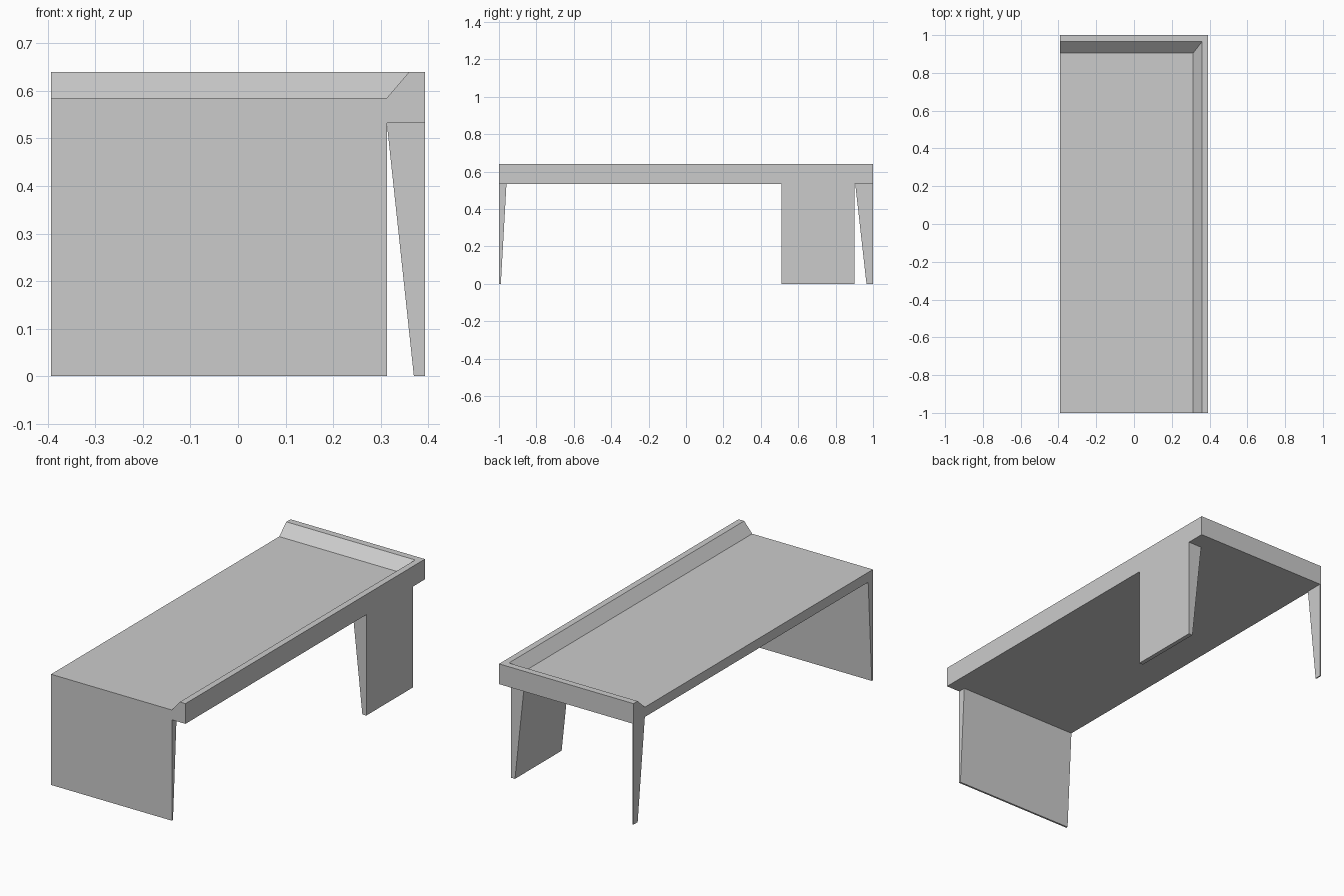
import bpy
import bmesh

cube = bpy.data.objects.get("Cube")
if cube:
    bpy.data.objects.remove(cube, do_unlink=True)

HALF_W, HALF_L = 0.393, 1.0
TOP, DECK, UNDER = 0.64, 0.585, 0.533

grey = bpy.data.materials.new("light_grey")
grey.use_nodes = True
colour = (0.6, 0.6, 0.6, 1.0)
grey.diffuse_color = colour
grey.node_tree.nodes["Principled BSDF"].inputs["Base Color"].default_value = colour


def finish(name, bm):
    bmesh.ops.recalc_face_normals(bm, faces=bm.faces)
    mesh = bpy.data.meshes.new(name)
    bm.to_mesh(mesh)
    bm.free()
    mesh.materials.append(grey)
    obj = bpy.data.objects.new(name, mesh)
    bpy.context.collection.objects.link(obj)
    return obj


def tapered_panel(name, axis, outer, top_inner, foot_inner, start, end):
    """Panel whose thickness along the given axis narrows towards the foot."""
    bm = bmesh.new()
    profile = [(outer, 0), (foot_inner, 0), (top_inner, UNDER), (outer, UNDER)]
    rings = []
    for s in (start, end):
        rings.append([bm.verts.new((p, s, z) if axis == "x" else (s, p, z))
                      for p, z in profile])
    a, b = rings
    bm.faces.new(a)
    bm.faces.new(b)
    for i in range(4):
        j = (i + 1) % 4
        bm.faces.new((a[i], a[j], b[j], b[i]))
    return finish(name, bm)


# Table top: a flat deck with a sloped rim along two edges, mitred at the corner
bm = bmesh.new()
rim = [(0, UNDER), (0, TOP), (0.033, TOP), (0.08, DECK), ]
back_rim = [0, 0, 0.035, 0.095]
front, corner, side = [], [], []
for (ox, z), oy in zip(rim, back_rim):
    x, y = HALF_W - ox, HALF_L - oy
    front.append(bm.verts.new((x, -HALF_L, z)))
    corner.append(bm.verts.new((x, y, z)))
    side.append(bm.verts.new((-HALF_W, y, z)))
deck_corner = bm.verts.new((-HALF_W, -HALF_L, DECK))
under_corner = bm.verts.new((-HALF_W, -HALF_L, UNDER))
for a, b in ((front, corner), (corner, side)):
    for i in range(3):
        bm.faces.new((a[i], a[i + 1], b[i + 1], b[i]))
bm.faces.new((deck_corner, front[3], corner[3], side[3]))
bm.faces.new((under_corner, side[0], corner[0], front[0]))
for end in (front, side):
    bm.faces.new(end + [deck_corner, under_corner])
finish("table_top", bm)

# Supports: wide front panel, side panel and a thin tapered back leg
tapered_panel("front_panel", "y", -HALF_L, -0.96, -0.99, -HALF_W, 0.313)
tapered_panel("side_panel", "x", HALF_W, 0.313, 0.37, 0.51, 0.9)
tapered_panel("back_leg", "y", HALF_L, 0.905, 0.965, -HALF_W, -HALF_W + 0.006)

# Upright front edge of the deck, flush with the front panel
